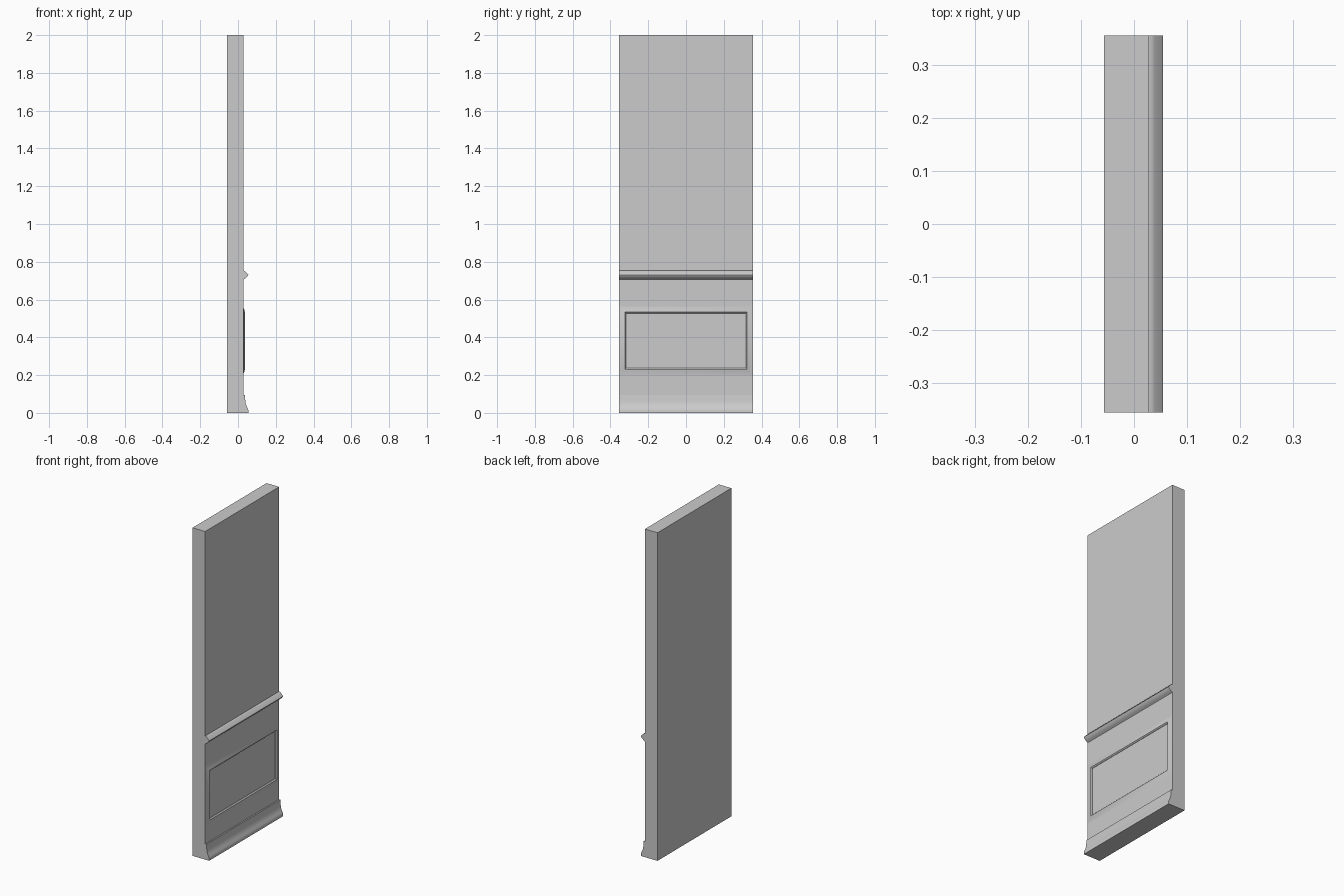
import bpy, bmesh

if "Cube" in bpy.data.objects:
    bpy.data.objects.remove(bpy.data.objects["Cube"])

HALF = 0.356      # half length of the wall section
FACE = 0.028      # x of the front wall surface


def finish(name, bm):
    bmesh.ops.recalc_face_normals(bm, faces=bm.faces)
    mesh = bpy.data.meshes.new(name)
    bm.to_mesh(mesh)
    bm.free()
    obj = bpy.data.objects.new(name, mesh)
    bpy.context.collection.objects.link(obj)
    bpy.context.view_layer.objects.active = obj
    bpy.ops.object.select_all(action='DESELECT')
    obj.select_set(True)
    bpy.ops.object.shade_smooth_by_angle(angle=0.5)
    return obj


def extrude_profile(name, points):
    """Run an (x, z) cross-section along the whole wall."""
    bm = bmesh.new()
    face = bm.faces.new([bm.verts.new((x, -HALF, z)) for x, z in points])
    res = bmesh.ops.extrude_face_region(bm, geom=[face], use_keep_orig=True)
    verts = [g for g in res['geom'] if isinstance(g, bmesh.types.BMVert)]
    bmesh.ops.translate(bm, verts=verts, vec=(0, 2 * HALF, 0))
    return finish(name, bm)


def mitred_frame(name, half_y, z0, z1, points):
    """Sweep an (inset, x) cross-section round a rectangle."""
    bm = bmesh.new()
    rings = []
    for sy, top in ((-1, 0), (1, 0), (1, 1), (-1, 1)):
        rings.append([bm.verts.new((x, sy * (half_y - d), z1 - d if top else z0 + d))
                      for d, x in points])
    n = len(points)
    for i in range(4):
        a, b = rings[i], rings[(i + 1) % 4]
        for j in range(n):
            k = (j + 1) % n
            bm.faces.new((a[j], b[j], b[k], a[k]))
    return finish(name, bm)


# Plain wall slab
extrude_profile("wall", [(-0.057, 0), (FACE, 0), (FACE, 2), (-0.057, 2)])

# Skirting board with a concave front
extrude_profile("baseboard", [
    (FACE, 0), (0.055, 0), (0.055, 0.014), (0.053, 0.021), (0.047, 0.032),
    (0.042, 0.045), (0.039, 0.06), (0.038, 0.075), (0.036, 0.095), (FACE, 0.095)])

# Chair rail
extrude_profile("chair_rail", [
    (FACE, 0.705), (0.033, 0.709), (0.038, 0.711), (0.053, 0.725), (0.055, 0.731),
    (0.039, 0.749), (0.034, 0.752), (FACE, 0.753)])

# Raised picture-frame moulding, gentle outside and steep inside
mitred_frame("panel_moulding", 0.354, 0.2, 0.564, [
    (0, FACE), (0.01, 0.03), (0.02, 0.034), (0.027, 0.036), (0.031, 0.036),
    (0.037, 0.030), (0.037, FACE)])
